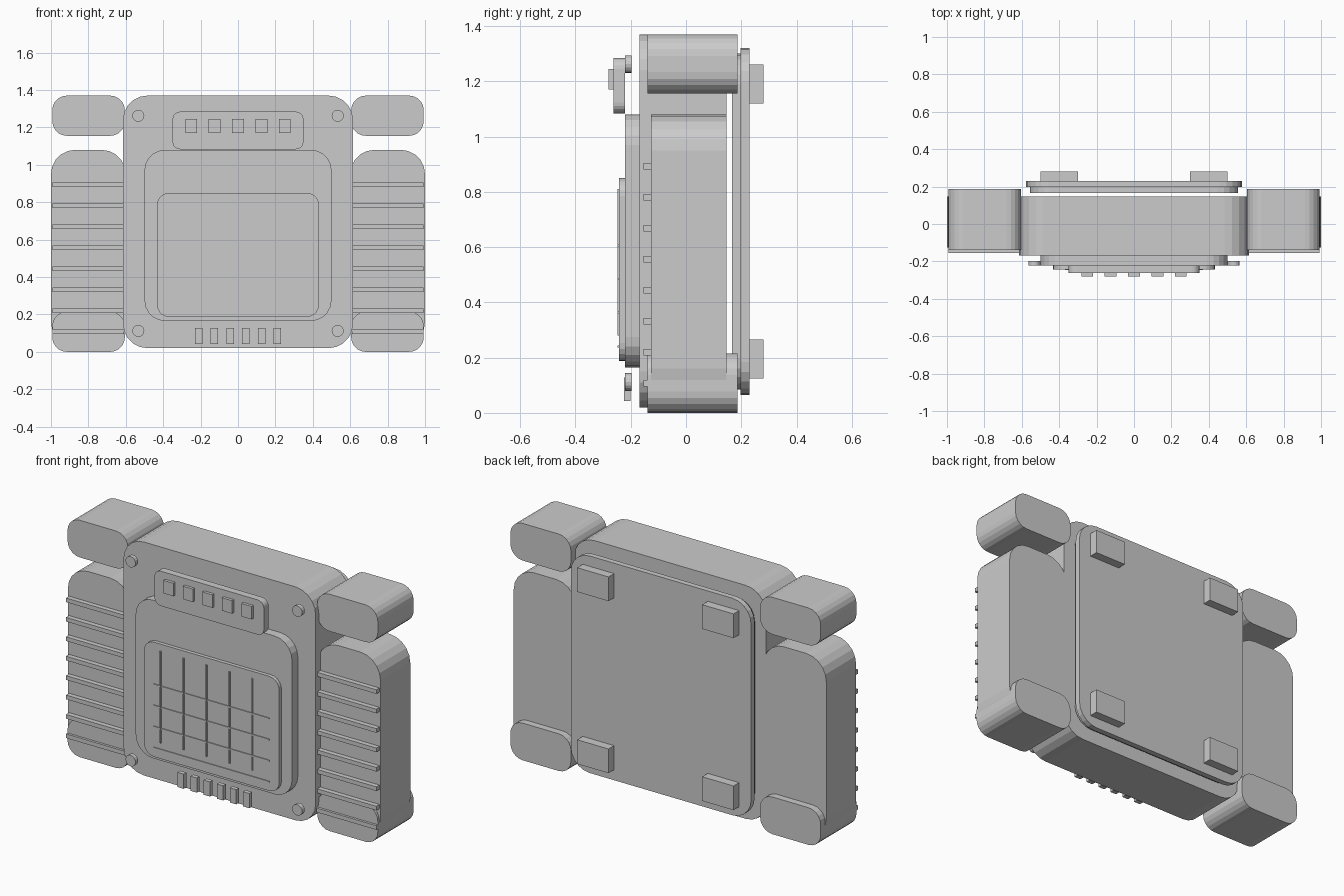
import bpy
import bmesh
from math import pi
from mathutils import Matrix, Vector

default_cube = bpy.data.objects.get("Cube")
if default_cube:
    bpy.data.objects.remove(default_cube, do_unlink=True)

# One plain grey for the whole device
grey = bpy.data.materials.new("plain_grey")
grey.use_nodes = True
colour = (0.6, 0.6, 0.6, 1.0)
grey.diffuse_color = colour
grey.node_tree.nodes["Principled BSDF"].inputs["Base Color"].default_value = colour


def finish(name, bm):
    mesh = bpy.data.meshes.new(name)
    bm.to_mesh(mesh)
    bm.free()
    mesh.materials.append(grey)
    obj = bpy.data.objects.new(name, mesh)
    bpy.context.collection.objects.link(obj)
    return obj


def slab(name, x, y, z, radius=0.0, segments=5):
    """Box spanning the given ranges, with its front outline rounded."""
    lo, hi = Vector((x[0], y[0], z[0])), Vector((x[1], y[1], z[1]))
    bm = bmesh.new()
    bmesh.ops.create_cube(bm, size=1)
    bmesh.ops.transform(bm, verts=bm.verts,
                        matrix=Matrix.Translation((lo + hi) / 2) @ Matrix.Diagonal((*(hi - lo), 1)))
    if radius:
        corners = [e for e in bm.edges
                   if abs(e.verts[0].co.y - e.verts[1].co.y) > 0.001]
        bmesh.ops.bevel(bm, geom=corners, offset=radius, segments=segments,
                        profile=0.5, affect='EDGES')
    return finish(name, bm)


def screw(name, x, z):
    bm = bmesh.new()
    bmesh.ops.create_cone(bm, cap_ends=True, segments=16, radius1=0.032,
                          radius2=0.032, depth=0.024)
    bmesh.ops.transform(bm, verts=bm.verts,
                        matrix=Matrix.Translation((x, -0.209, z)) @ Matrix.Rotation(pi / 2, 4, 'X'))
    return finish(name, bm)


# Main casing and layered back
slab("casing", (-0.615, 0.615), (-0.168, 0.146), (0.02, 1.37), 0.13)
slab("back_spacer", (-0.557, 0.557), (0.167, 0.197), (0.085, 1.30), 0.11)
slab("back_plate", (-0.577, 0.577), (0.197, 0.229), (0.065, 1.32), 0.12)

# Screen surround, screen and its raised grid
slab("screen_surround", (-0.5, 0.5), (-0.221, -0.168), (0.165, 1.08), 0.11)
slab("screen", (-0.433, 0.433), (-0.242, -0.221), (0.187, 0.85), 0.065)
for i in range(5):
    cx = -0.325 + 0.147 * i
    slab(f"grid_upright_{i + 1}", (cx - 0.004, cx + 0.004), (-0.248, -0.242), (0.28, 0.81))
for i in range(4):
    cz = 0.24 + 0.122 * i
    slab(f"grid_crossline_{i + 1}", (-0.37, 0.37), (-0.247, -0.242), (cz - 0.004, cz + 0.004))

# Upper control strip with five buttons
slab("control_strip", (-0.35, 0.35), (-0.263, -0.221), (1.083, 1.284), 0.04)
for i in range(5):
    cx = 0.125 * (i - 2)
    slab(f"top_button_{i + 1}", (cx - 0.032, cx + 0.032), (-0.28, -0.263), (1.17, 1.245))

# Lower row of six small keys
for i in range(6):
    cx = 0.084 * (i - 2.5)
    slab(f"lower_key_{i + 1}", (cx - 0.02, cx + 0.02), (-0.225, -0.2), (0.043, 0.128))

# Side grips, ribs, corner bumpers, screws and rear feet
for side, s in (("left", 1), ("right", -1)):
    def span(a, b):
        return tuple(sorted((s * a, s * b)))

    slab(f"{side}_grip", span(0.6, 1.0), (-0.126, 0.146), (0.03, 1.08), 0.13)
    for i in range(8):
        cz = 0.107 + 0.1123 * i
        slab(f"{side}_grip_rib_{i + 1}", span(0.61, 0.993), (-0.154, -0.126),
             (cz - 0.012, cz + 0.012))
    for level, z0, screw_z, foot_z in (("lower", 0.0, 0.112, 0.125),
                                       ("upper", 1.155, 1.262, 1.12)):
        slab(f"{side}_{level}_bumper", span(0.605, 0.993), (-0.14, 0.187),
             (z0, z0 + 0.215), 0.078)
        screw(f"{side}_{level}_screw", s * 0.533, screw_z)
        slab(f"{side}_{level}_rear_foot", span(0.3, 0.5), (0.229, 0.28),
             (foot_z, foot_z + 0.14))
